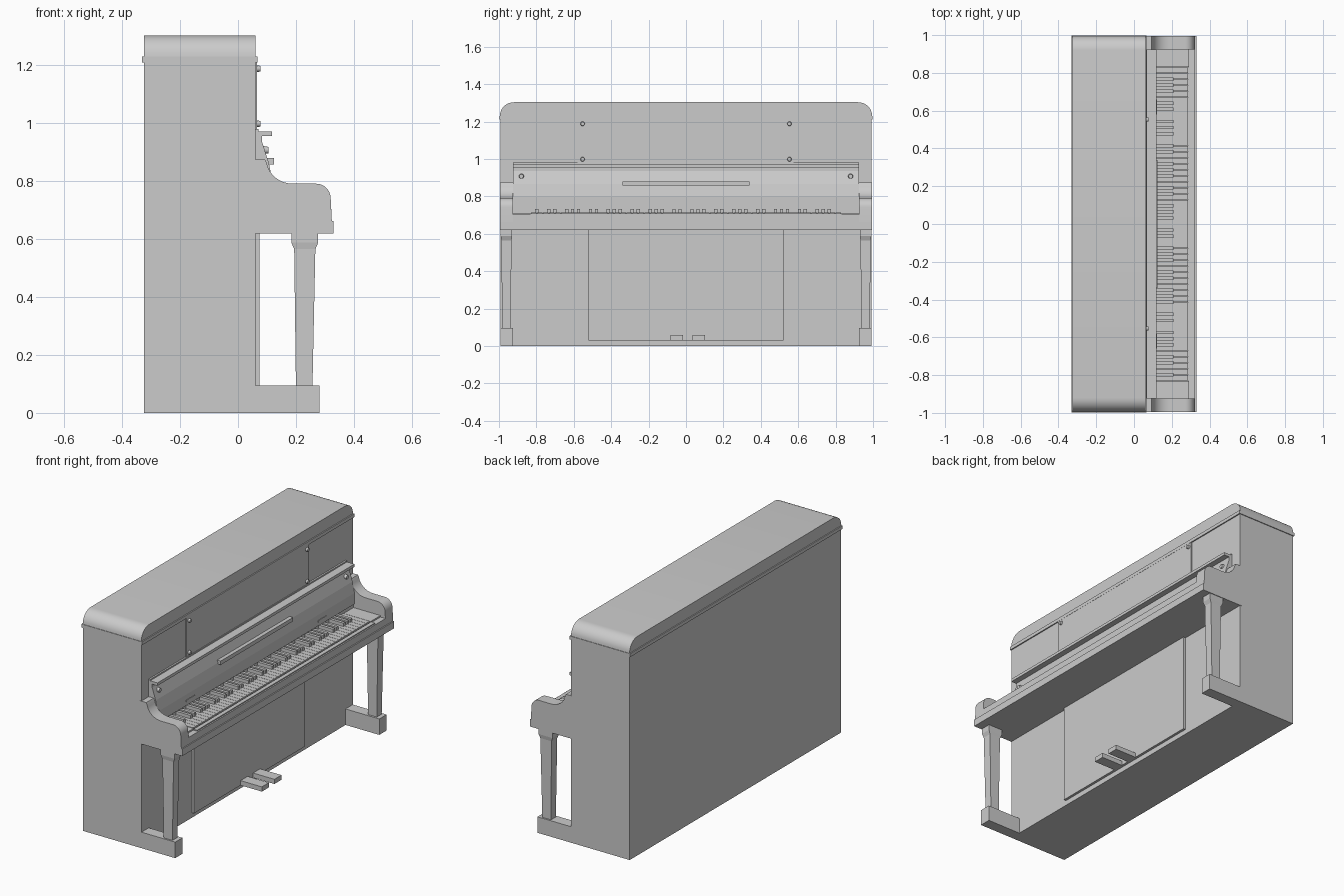
import bpy, bmesh, math
from mathutils import Vector

if "Cube" in bpy.data.objects:
    bpy.data.objects.remove(bpy.data.objects["Cube"])


def finish(name, bm, smooth=False):
    bmesh.ops.recalc_face_normals(bm, faces=bm.faces)
    me = bpy.data.meshes.new(name)
    bm.to_mesh(me)
    bm.free()
    ob = bpy.data.objects.new(name, me)
    bpy.context.collection.objects.link(ob)
    if smooth:
        bpy.context.view_layer.objects.active = ob
        ob.select_set(True)
        bpy.ops.object.shade_smooth_by_angle(angle=math.radians(35))
        ob.select_set(False)
    return ob


def add_box(bm, x, y, z):
    vs = bmesh.ops.create_cube(bm, size=1)["verts"]
    for v in vs:
        v.co = Vector([r[0] if c < 0 else r[1] for c, r in zip(v.co, (x, y, z))])


def box(name, x, y, z):
    bm = bmesh.new()
    add_box(bm, x, y, z)
    return finish(name, bm)


def extrude(name, pts, axis, lo, hi, smooth=False):
    """Profile in xz pushed along y, or in yz pushed along x."""
    bm = bmesh.new()
    place = (lambda a, b: (a, lo, b)) if axis == "y" else (lambda a, b: (lo, a, b))
    face = bm.faces.new([bm.verts.new(place(a, b)) for a, b in pts])
    ext = bmesh.ops.extrude_face_region(bm, geom=[face])["geom"]
    d = Vector((0, hi - lo, 0)) if axis == "y" else Vector((hi - lo, 0, 0))
    bmesh.ops.translate(bm, vec=d, verts=[v for v in ext if isinstance(v, bmesh.types.BMVert)])
    return finish(name, bm, smooth)


def arc(cx, cz, rx, rz, a0, a1, n=8):
    return [(cx + rx * math.cos(math.radians(a0 + (a1 - a0) * i / n)),
             cz + rz * math.sin(math.radians(a0 + (a1 - a0) * i / n))) for i in range(n + 1)]


def mirror(ob):
    m = ob.modifiers.new("mirror", "MIRROR")
    m.use_axis = (False, True, False)
    return ob


def knob(name, x, y, z, r, depth):
    bm = bmesh.new()
    bmesh.ops.create_cone(bm, cap_ends=True, segments=16, radius1=r, radius2=r * 0.8, depth=depth)
    for v in bm.verts:
        v.co = Vector((x + v.co.z, y + v.co.x, z + v.co.y))
    return mirror(finish(name, bm, True))


# Case, lid trim and round-shouldered lid
box("case", (-0.325, 0.06), (-0.993, 0.993), (0, 1.21))
box("lid_trim", (-0.331, 0.067), (-0.998, 0.998), (1.21, 1.23))
extrude("lid", [(-0.995, 1.23)] + arc(-0.92, 1.23, 0.075, 0.073, 180, 90)
        [1:] + arc(0.92, 1.23, 0.075, 0.073, 90, 0)[:-1] + [(0.995, 1.23)],
        "x", -0.325, 0.06, True)

# Upper and lower front panels with fixing knobs
box("upper_panel", (0.055, 0.066), (-0.58, 0.575), (0.96, 1.21))
for z in (1.188, 0.998):
    knob("panel_knob", 0.071, 0.553, z, 0.012, 0.012)
box("lower_panel", (0.055, 0.075), (-0.52, 0.52), (0.03, 0.62))

# Curved arms
arm = ([(0.05, 0.62), (0.05, 0.875), (0.093, 0.875)]
       + arc(0.19, 0.875, 0.092, 0.084, 188, 270)
       + arc(0.27, 0.74, 0.05, 0.051, 90, 0)
       + [(0.324, 0.66), (0.324, 0.62)])
mirror(extrude("arm", arm, "y", 0.925, 0.995, True))

# Keybed, key slip and end blocks
box("keybed", (0.05, 0.33), (-0.995, 0.995), (0.62, 0.662))
box("key_slip", (0.287, 0.323), (-0.926, 0.926), (0.65, 0.703))
box("key_slip_rail", (0.291, 0.315), (-0.835, 0.835), (0.69, 0.709))
mirror(box("key_block", (0.06, 0.29), (0.833, 0.926), (0.65, 0.712)))

# White keys, and black keys between the right neighbours
w = 1.66 / 52
white, black = bmesh.new(), bmesh.new()
for i in range(52):
    y = -0.83 + i * w
    add_box(white, (0.10, 0.285), (y + 0.0008, y + w - 0.0008), (0.655, 0.713))
    if i < 51 and i % 7 not in (1, 4):
        c = y + w
        add_box(black, (0.10, 0.208), (c - 0.009, c + 0.009), (0.705, 0.733))
finish("white_keys", white)
finish("black_keys", black)

# Sloping fallboard with shelf, handle, knobs and hinges
fall = [(0.05, 0.735), (0.119, 0.735), (0.119, 0.80), (0.106, 0.865), (0.083, 0.935),
        (0.083, 0.96), (0.05, 0.96)]
extrude("fallboard", fall, "y", -0.925, 0.925)
box("fallboard_back", (0.05, 0.112), (-0.925, 0.925), (0.65, 0.74))
box("fallboard_shelf", (0.05, 0.118), (-0.925, 0.925), (0.955, 0.972))
box("shelf_lip", (0.05, 0.07), (-0.925, 0.925), (0.965, 0.98))
box("fallboard_handle", (0.095, 0.124), (-0.34, 0.34), (0.857, 0.88))
knob("fallboard_knob", 0.096, 0.88, 0.907, 0.014, 0.018)
mirror(box("fallboard_hinge", (0.11, 0.122), (0.58, 0.66), (0.757, 0.768)))

# Feet
mirror(box("foot", (0.05, 0.282), (0.925, 0.993), (0, 0.095)))

# Tapered front legs with stepped heads
bm = bmesh.new()
rings = []
for x0, x1, h, z in ((0.20, 0.257, 0.023, 0.09), (0.194, 0.267, 0.027, 0.565),
                     (0.184, 0.277, 0.031, 0.588), (0.184, 0.277, 0.031, 0.625)):
    rings.append([bm.verts.new(p) for p in ((x0, 0.96 - h, z), (x1, 0.96 - h, z),
                                            (x1, 0.96 + h, z), (x0, 0.96 + h, z))])
for a, b in zip(rings, rings[1:]):
    for i in range(4):
        bm.faces.new((a[i], a[i - 1], b[i - 1], b[i]))
bm.faces.new(rings[0])
bm.faces.new(rings[-1])
mirror(finish("front_leg", bm))

# Pedals
for y in (-0.05, 0.068):
    box("pedal", (0.06, 0.215), (y - 0.033, y + 0.033), (0.03, 0.058))
